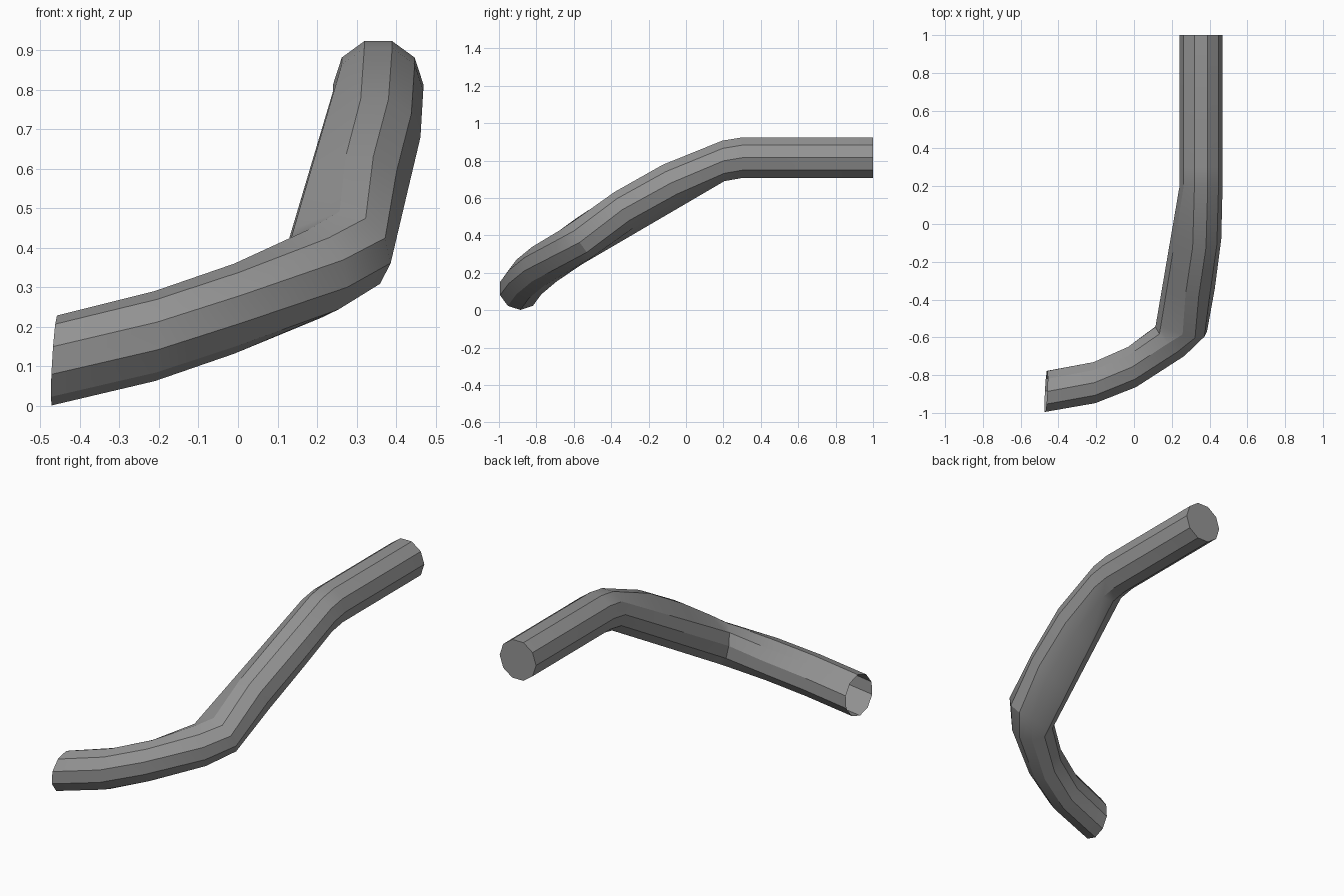
import bpy, bmesh
from math import cos, sin, radians
from mathutils import Vector

if "Cube" in bpy.data.objects:
    bpy.data.objects.remove(bpy.data.objects["Cube"])

SIDES, RADIUS = 10, 0.114

# Stations along the pipe: centre, direction, twist in degrees
stations = [
    ((-0.465, -0.886, 0.115), (1, -0.05, -0.06), 18),
    ((-0.21, -0.84, 0.177), (1, 0.05, 0), 18),
    ((-0.01, -0.757, 0.246), (1, 0.2, 0), 18),
    ((0.195, -0.617, 0.335), (0.7, 0.7, 0.2), 18),
    ((0.28, -0.54, 0.39), (0.35, 0.85, 0.45), 20),
    ((0.315, -0.325, 0.537), (0.12, 0.86, 0.5), 36),
    ((0.348, -0.075, 0.68), (0.04, 0.9, 0.45), 36),
    ((0.355, 0.2, 0.798), (0, 1, 0.05), 36),
    ((0.355, 0.3, 0.815), (0, 1, 0), 36),
    ((0.355, 1, 0.815), (0, 1, 0), 36),
]


def ring(centre, direction, twist):
    """Ten points around the pipe, square to its direction."""
    side = Vector(direction).cross((0, 0, 1)).normalized()
    up = side.cross(Vector(direction)).normalized()
    angles = [radians(twist + i * 360 / SIDES) for i in range(SIDES)]
    return [Vector(centre) + RADIUS * (cos(a) * side + sin(a) * up) for a in angles]


rings = [ring(*s) for s in stations]

# Inner side of the bend runs straight across the corner
first, last = 3, 7
for column in range(3, 7):
    a, b = rings[first][column], rings[last][column]
    for r in range(first + 1, last):
        t = (stations[r][0][1] - a.y) / (b.y - a.y)
        rings[r][column] = a.lerp(b, max(t, 0.04))

# Pipe skin, open at the low end and capped at the back
bm = bmesh.new()
loops = [[bm.verts.new(p) for p in points] for points in rings]
for low, high in zip(loops, loops[1:]):
    for i in range(SIDES):
        j = (i + 1) % SIDES
        bm.faces.new((low[i], low[j], high[j], high[i]))
bm.faces.new(loops[-1])
bmesh.ops.recalc_face_normals(bm, faces=bm.faces)
mesh = bpy.data.meshes.new("bent_pipe")
bm.to_mesh(mesh)
bm.free()

# Plain grey finish
grey = bpy.data.materials.new("mid_grey")
grey.use_nodes = True
colour = (0.3, 0.3, 0.3, 1)
grey.diffuse_color = colour
grey.node_tree.nodes["Principled BSDF"].inputs["Base Color"].default_value = colour
mesh.materials.append(grey)

pipe = bpy.data.objects.new("bent_pipe", mesh)
bpy.context.collection.objects.link(pipe)
bpy.ops.object.select_all(action="DESELECT")
pipe.select_set(True)
bpy.context.view_layer.objects.active = pipe
bpy.ops.object.shade_smooth_by_angle(angle=radians(30))
